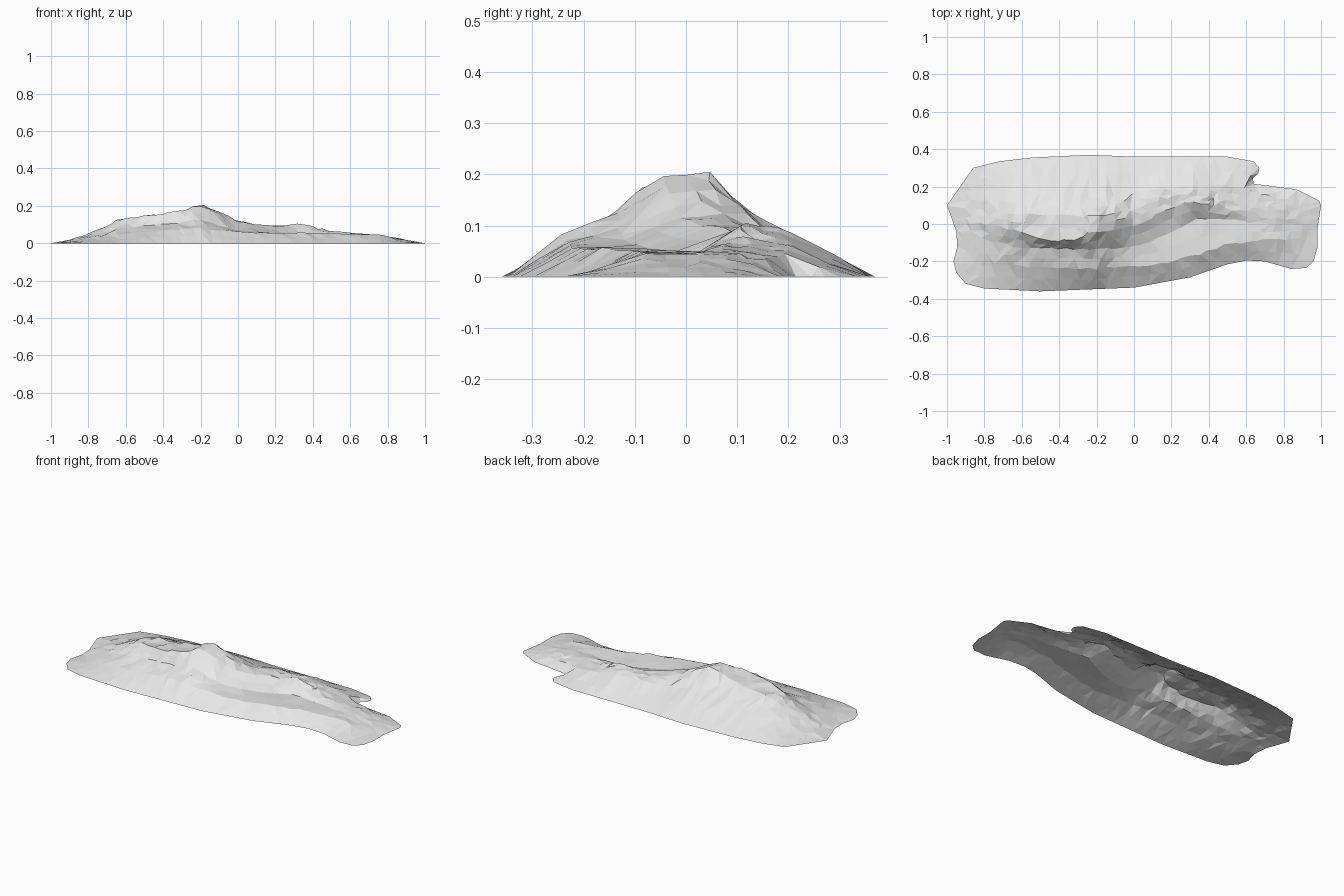
import bpy
import random
from mathutils import Vector
from mathutils.geometry import delaunay_2d_cdt

random.seed(4)
cube = bpy.data.objects.get("Cube")
if cube:
    bpy.data.objects.remove(cube, do_unlink=True)

# Shoreline halves, left to right, in hundredths of a unit
back_edge = [(-100, 10), (-86, 30), (-72, 33.5), (-55, 35.5), (-24, 37), (0, 36),
             (50, 36), (64, 33.5), (67, 30), (66.5, 27), (63.5, 24.5), (64, 21.5),
             (87, 18.5), (99, 12.5), (100, 10)]
front_edge = [(-100, 10), (-95, -4), (-94.5, -12), (-96.5, -20), (-95, -26),
              (-90, -32), (-80, -34.5), (-50, -36), (0, -34), (30, -28.5),
              (50, -21.5), (60, -19.5), (70, -20), (84, -24), (92, -23.5),
              (96, -20), (98, -13), (98, -3), (100, 10)]

# Crest and valley lines running along the hill: (x, y, height) in hundredths
front_crest = [(-96, -20, 0), (-80, -22, 2), (-62, -22, 5), (-40, -24, 7),
               (-20, -24, 8), (0, -23, 6), (20, -20, 5.5), (35, -16, 5.5),
               (50, -11, 5), (75, -8, 4.5), (98, -8, 0)]
valley = [(-95, -8, 0), (-80, -8, 4), (-62, -13, 8), (-40, -13, 10),
          (-20, -14, 12.5), (0, -12, 7), (20, -4, 5), (35, 3, 5),
          (50, 2, 4.5), (75, 0, 4.5), (98, 0, 0)]
summit_front = [(-97, 0, 0), (-80, 0, 4.5), (-62, -4, 13.5), (-50, -8, 14),
                (-42, -9, 15.5), (-30, -8, 17.5), (-21, -4, 20.5), (-10, -3, 16),
                (0, -1, 11), (20, 9, 9), (30, 12, 10.5), (42, 10, 8.5),
                (50, 8, 6.5), (75, 6, 4.5), (99, 5, 0)]
summit_back = [(-99, 8, 0), (-80, 8, 4), (-62, 5, 12.5), (-42, 5, 15),
               (-30, 4, 17), (-20, 4, 20.7), (-10, 6, 17), (0, 8, 11.5),
               (20, 14, 9), (30, 16, 10), (50, 13, 6), (75, 10, 4), (99, 8, 0)]
shoulder = [(-92, 18, 0), (-80, 18, 3), (-62, 18, 7), (-20, 14, 12), (0, 17, 8),
            (30, 21, 8.5), (50, 20, 5.5), (62, 18, 4), (75, 14, 3), (99, 10, 0)]
spines = [front_crest, valley, summit_front, summit_back, shoulder]


def along(line, x):
    """Point on a polyline at the given x."""
    for a, b in zip(line, line[1:]):
        if a[0] <= x <= b[0]:
            return Vector(a).lerp(Vector(b), (x - a[0]) / (b[0] - a[0]))
    return Vector(line[0] if x < line[0][0] else line[-1])


def section(x):
    """Cross-section of the hill at x, from front shore to back shore."""
    front, back = along(front_edge, x), along(back_edge, x)
    ridge = [along(spine, x) for spine in spines]
    return [Vector((x, front.y, 0)), *ridge, Vector((x, back.y, 0))]


def resample(edge, step):
    """Add points along a shoreline."""
    points = []
    for a, b in zip(edge, edge[1:]):
        a, b = Vector(a), Vector(b)
        count = max(1, round((b - a).length / step))
        points += [a.lerp(b, i / count) for i in range(count)]
    return points


# Shoreline loop lies on the ground
shore = resample(back_edge, 7) + resample(front_edge[::-1], 7)
points = [Vector((p.x, p.y, 0)) for p in shore]
loop = [(i, (i + 1) % len(shore)) for i in range(len(shore))]

# Rough rock points on and between the spines
column = -91
while column < 95:
    profile = section(column)
    for k, (a, b) in enumerate(zip(profile, profile[1:])):
        for t in (0, 0.5):
            if k == 0 and t == 0:
                continue
            p = a.lerp(b, t)
            rough = 0.05 * p.z
            p.x = column + random.uniform(-1.5, 1.5)
            p.y += random.uniform(-0.7, 0.7)
            p.z += random.uniform(-rough, rough) * (0.3 if p.z > 16 else 1)
            points.append(p)
    column += 4.5

# Triangulate inside the shoreline and lift to height
flat = [Vector((p.x, p.y)) for p in points]
verts, _, faces, origins, _, _ = delaunay_2d_cdt(flat, loop, [], 1, 0.001)
heights = [points[o[0]].z if o else 0 for o in origins]
coords = [(v.x / 100, v.y / 100, h / 100) for v, h in zip(verts, heights)]

mesh = bpy.data.meshes.new("rocky_hill")
mesh.from_pydata(coords, [], faces)
mesh.update()
if sum(p.normal.z for p in mesh.polygons) < 0:
    mesh.flip_normals()

# Single pale stone colour
stone = bpy.data.materials.new("pale_stone")
stone.use_nodes = True
colour = (0.8, 0.8, 0.8, 1)
stone.diffuse_color = colour
stone.node_tree.nodes["Principled BSDF"].inputs["Base Color"].default_value = colour
mesh.materials.append(stone)

hill = bpy.data.objects.new("rocky_hill", mesh)
bpy.context.collection.objects.link(hill)
